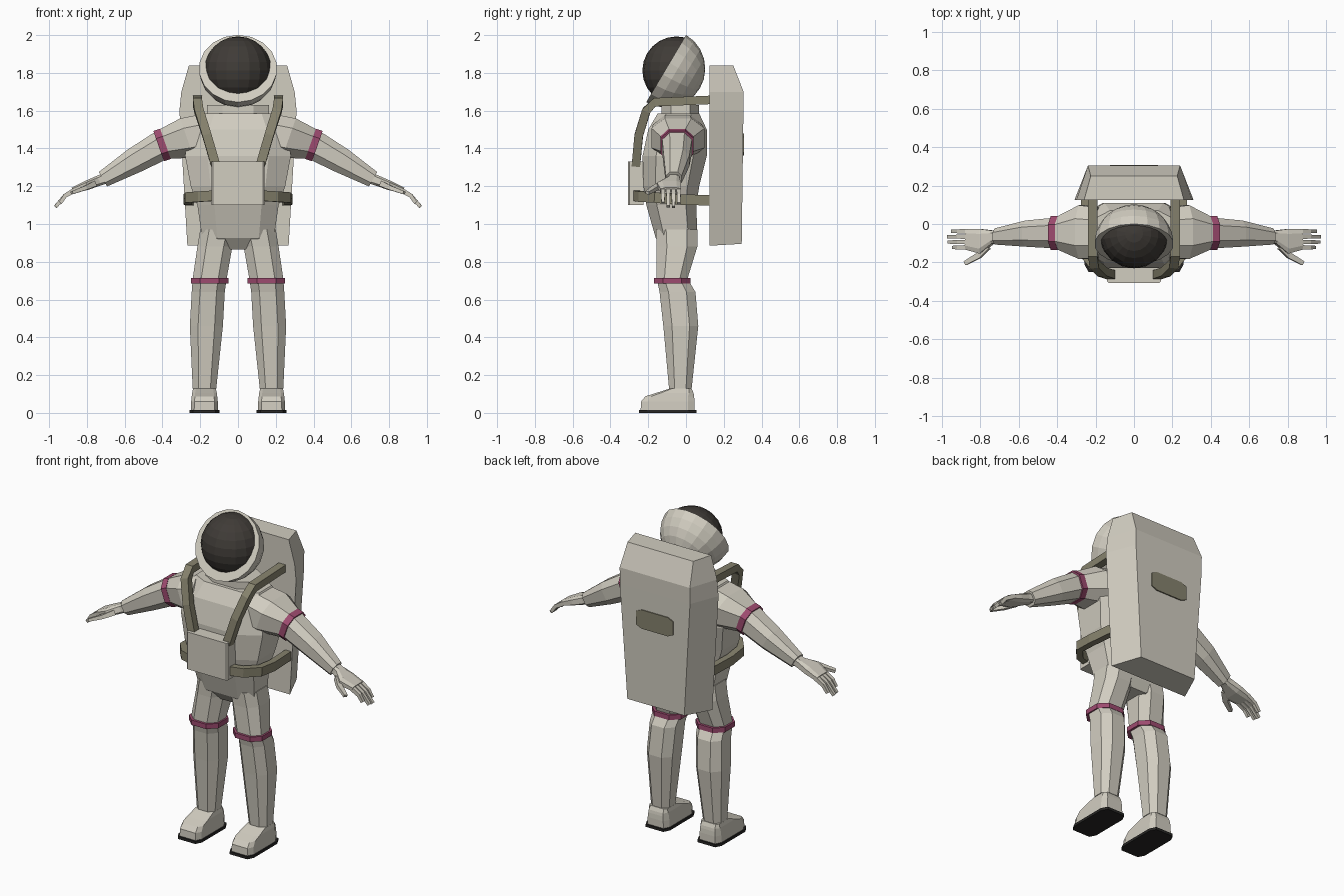
import bpy, bmesh, math
from mathutils import Vector, Matrix

if "Cube" in bpy.data.objects:
    bpy.data.objects.remove(bpy.data.objects["Cube"])


def material(name, rgb):
    m = bpy.data.materials.new(name)
    m.diffuse_color = (*rgb, 1)
    m.use_nodes = True
    m.node_tree.nodes["Principled BSDF"].inputs["Base Color"].default_value = m.diffuse_color
    return m


SUIT = material("suit_white", (0.64, 0.61, 0.53))
STRAP = material("strap_olive", (0.24, 0.225, 0.155))
VISOR = material("visor_dark", (0.05, 0.044, 0.038))
SOLE = material("sole_black", (0.02, 0.019, 0.018))
BAND = material("band_pink", (0.34, 0.07, 0.16))
X, Y, Z = Vector((1, 0, 0)), Vector((0, 1, 0)), Vector((0, 0, 1))


def finish(name, bm, mat, mirror=False):
    bmesh.ops.recalc_face_normals(bm, faces=bm.faces)
    me = bpy.data.meshes.new(name)
    bm.to_mesh(me)
    bm.free()
    me.materials.append(mat)
    ob = bpy.data.objects.new(name, me)
    bpy.context.collection.objects.link(ob)
    if mirror:
        mod = ob.modifiers.new("mirror", 'MIRROR')
        mod.use_mirror_merge = False
    return ob


def loft(name, rings, mat, mirror=False):
    """Skin a list of equal-length point rings and cap both ends."""
    bm = bmesh.new()
    vs = [[bm.verts.new(p) for p in r] for r in rings]
    n = len(vs[0])
    for a, b in zip(vs, vs[1:]):
        for i in range(n):
            j = (i + 1) % n
            bm.faces.new((a[i], a[j], b[j], b[i]))
    bm.faces.new(vs[0])
    bm.faces.new(vs[-1])
    return finish(name, bm, mat, mirror)


def octagon(c, u, v, k=0.5):
    c = Vector(c)
    return [c + u * a + v * b for a, b in
            ((1, -k), (1, k), (k, 1), (-k, 1), (-1, k), (-1, -k), (-k, -1), (k, -1))]


def level(z, x0, x1, y0, y1, k=0.5):
    """Horizontal octagon from its extents."""
    return octagon(((x0 + x1) / 2, (y0 + y1) / 2, z), X * (x1 - x0) / 2, Y * (y1 - y0) / 2, k)


def limb_ring(c, hy, hv, axis, k=0.5):
    """Octagon across a limb running in the xz plane."""
    d = Vector((axis[0], 0, axis[1])).normalized()
    return octagon(c, Y * hy, Vector((-d.z, 0, d.x)) * hv, k)


def sweep(name, pts, side, w, t, mat, taper=1.0):
    """Rectangular bar along a path, mirrored left to right."""
    pts = [Vector(p) for p in pts]
    rings = []
    for i, p in enumerate(pts):
        d = (pts[min(i + 1, len(pts) - 1)] - pts[max(i - 1, 0)]).normalized()
        s = (side - d * side.dot(d)).normalized()
        n = d.cross(s)
        f = 1 + (taper - 1) * i / (len(pts) - 1)
        s, n = s * w / 2 * f, n * t / 2 * f
        rings.append([p + s + n, p - s + n, p - s - n, p + s - n])
    return loft(name, rings, mat, True)


# Torso
loft("torso", [level(z, -h, h, a, b, 0.58) for z, h, a, b in (
    (0.865, 0.09, -0.11, 0.04), (0.925, 0.19, -0.16, 0.06), (1.10, 0.215, -0.21, 0.055),
    (1.20, 0.25, -0.225, 0.07), (1.36, 0.28, -0.23, 0.11), (1.50, 0.265, -0.20, 0.11),
    (1.585, 0.215, -0.15, 0.07))], SUIT)
loft("neck_ring", [level(z, -0.165, 0.165, -0.13, 0.07) for z in (1.57, 1.63)], SUIT)

# Legs with knee bands
loft("legs", [level(*r) for r in (
    (0.97, 0.01, 0.20, -0.16, 0.06), (0.88, 0.03, 0.215, -0.155, 0.06),
    (0.71, 0.06, 0.24, -0.155, 0.008), (0.64, 0.07, 0.245, -0.14, 0.05),
    (0.46, 0.08, 0.255, -0.12, 0.065), (0.13, 0.115, 0.24, -0.09, 0.03))], SUIT, True)
loft("knee_bands", [level(z, 0.05, 0.25, -0.17, 0.025) for z in (0.685, 0.715)], BAND, True)

# Boots and soles
loft("boots", [level(*r, 0.75) for r in (
    (0.015, 0.105, 0.25, -0.24, 0.045), (0.06, 0.107, 0.248, -0.238, 0.045),
    (0.088, 0.11, 0.245, -0.215, 0.043), (0.105, 0.112, 0.243, -0.16, 0.04),
    (0.128, 0.117, 0.238, -0.09, 0.03))], SUIT, True)
loft("soles", [level(z, 0.098, 0.257, -0.25, 0.055, 0.75) for z in (0, 0.016)], SOLE, True)

# Arms with bands
UPPER, FORE = (0.94, -0.33), (0.87, -0.5)
loft("arms", [limb_ring(*r) for r in (
    ((0.17, -0.045, 1.475), 0.13, 0.11, UPPER), ((0.27, -0.042, 1.455), 0.14, 0.11, UPPER),
    ((0.40, -0.047, 1.42), 0.08, 0.08, UPPER), ((0.55, -0.05, 1.335), 0.068, 0.068, FORE),
    ((0.715, -0.065, 1.237), 0.042, 0.044, FORE))], SUIT, True)
loft("arm_bands", [limb_ring((0.402 + s * 0.018, -0.047, 1.418 - s * 0.006), 0.088, 0.085, UPPER)
                   for s in (-1, 1)], BAND, True)

# Hands, fingers and thumbs
loft("hands", [limb_ring(*r, FORE if i < 2 else UPPER, 0.6) for i, r in enumerate((
    ((0.70, -0.065, 1.243), 0.032, 0.03), ((0.735, -0.068, 1.23), 0.034, 0.028),
    ((0.80, -0.09, 1.205), 0.064, 0.025), ((0.875, -0.08, 1.177), 0.054, 0.016)))], SUIT, True)
for i, (y, tip) in enumerate(((-0.038, 0.945), (-0.066, 0.968), (-0.094, 0.965), (-0.122, 0.94))):
    sweep(f"finger_{i + 1}", [(0.86, y, 1.182), (0.915, y, 1.15), (tip, y, 1.09 + (0.968 - tip) * 0.8)],
          Y, 0.024, 0.026, SUIT, 0.7)
sweep("thumb", [(0.765, -0.115, 1.21), (0.81, -0.165, 1.19), (0.88, -0.205, 1.165)],
      Y, 0.04, 0.03, SUIT, 0.55)

# Helmet shell: half sphere with a flat tilted rim; visor bulges out of it
rim = Vector((0, -0.105, 1.823))
normal = Vector((0, -0.86, 0.51)).normalized()


def dome(name, matrix, radius, mat, front):
    bm = bmesh.new()
    bmesh.ops.create_uvsphere(bm, u_segments=18, v_segments=12, radius=radius, matrix=matrix)
    cut = bmesh.ops.bisect_plane(bm, geom=bm.verts[:] + bm.edges[:] + bm.faces[:], dist=1e-5,
                                 plane_co=rim, plane_no=normal,
                                 clear_inner=front, clear_outer=not front)
    edges = [e for e in bm.edges if e.is_boundary]
    bmesh.ops.contextual_create(bm, geom=edges)
    return finish(name, bm, mat)


tilt = normal.to_track_quat('Z', 'Y').to_matrix().to_4x4()
dome("helmet_shell", Matrix.Translation(rim) @ tilt, 0.207, SUIT, False)
dome("visor", Matrix.Translation((0, -0.05, 1.812)), 0.181, VISOR, True)

# Backpack: tapered, with a sloped upper back
loft("backpack", [[(-a, 0.125, z), (a, 0.125, z), (b, y, z + dz), (-b, y, z + dz)] for z, a, b, y, dz in (
    (0.885, 0.268, 0.195, 0.295, 0.01), (1.60, 0.31, 0.24, 0.304, 0),
    (1.70, 0.30, 0.24, 0.305, 0), (1.84, 0.26, 0.225, 0.25, 0))], SUIT)
loft("backpack_patch", [octagon((0, y, 1.42), X * 0.125, Z * 0.058, 0.72) for y in (0.2995, 0.308)], STRAP)

# Harness and chest box
sweep("shoulder_straps", [(0.215, 0.13, 1.657), (0.215, -0.165, 1.645), (0.207, -0.21, 1.60),
                          (0.165, -0.25, 1.47), (0.118, -0.265, 1.31)], X, 0.048, 0.045, STRAP)
sweep("waist_strap", [(0.12, -0.265, 1.15), (0.20, -0.235, 1.145), (0.262, -0.16, 1.14),
                      (0.268, -0.05, 1.13), (0.255, 0.13, 1.125)], Z, 0.055, 0.04, STRAP)
loft("chest_box", [[(-w, y, 1.10), (w, y, 1.10), (w, y, 1.33), (-w, y, 1.33)]
                   for w, y in ((0.14, -0.225), (0.14, -0.30), (0.132, -0.307))], SUIT)
